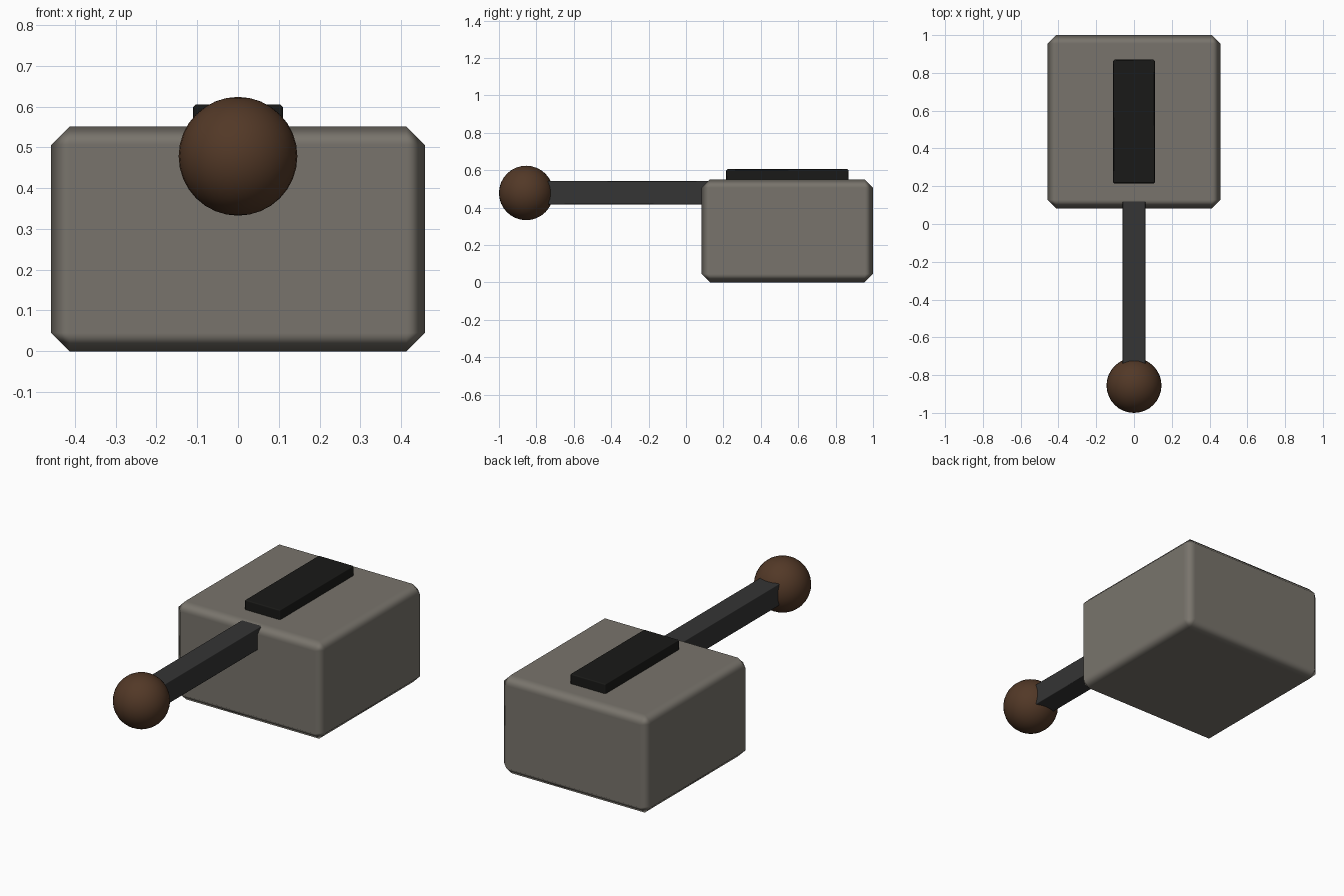
import bpy

if "Cube" in bpy.data.objects:
    bpy.data.objects.remove(bpy.data.objects["Cube"])


def material(name, rgb):
    mat = bpy.data.materials.new(name)
    mat.diffuse_color = (*rgb, 1)
    mat.use_nodes = True
    mat.node_tree.nodes["Principled BSDF"].inputs["Base Color"].default_value = mat.diffuse_color
    return mat


def box(name, lo, hi, bevel, mat):
    """Chamfered box between two corners, softly shaded over its edges."""
    centre = [(a + b) / 2 for a, b in zip(lo, hi)]
    bpy.ops.mesh.primitive_cube_add(size=1, location=centre)
    ob = bpy.context.object
    ob.name = name
    ob.scale = [b - a for a, b in zip(lo, hi)]
    bpy.ops.object.transform_apply(location=False, rotation=False, scale=True)
    bpy.ops.object.shade_smooth()
    mod = ob.modifiers.new("chamfer", 'BEVEL')
    mod.width = bevel
    mod.segments = 1
    mod.harden_normals = True
    ob.data.materials.append(mat)
    return ob


stone = material("warm_grey", (0.19, 0.175, 0.15))
steel = material("dark_steel", (0.035, 0.035, 0.035))
black = material("black", (0.01, 0.01, 0.009))
wood = material("dark_wood", (0.085, 0.04, 0.02))

# Main block
box("body", (-0.458, 0.083, 0), (0.458, 1.0, 0.551), 0.045, stone)

# Raised strip on top of the block
box("top_strip", (-0.11, 0.215, 0.53), (0.11, 0.87, 0.605), 0.006, black)

# Square arm running from the block into the knob
box("handle_arm", (-0.062, -0.76, 0.417), (0.062, 0.14, 0.541), 0.005, steel)

# Round knob at the end of the arm
bpy.ops.mesh.primitive_uv_sphere_add(segments=32, ring_count=16, radius=0.1455,
                                     location=(0, -0.8545, 0.478))
knob = bpy.context.object
knob.name = "handle_knob"
knob.data.materials.append(wood)
bpy.ops.object.shade_smooth()
